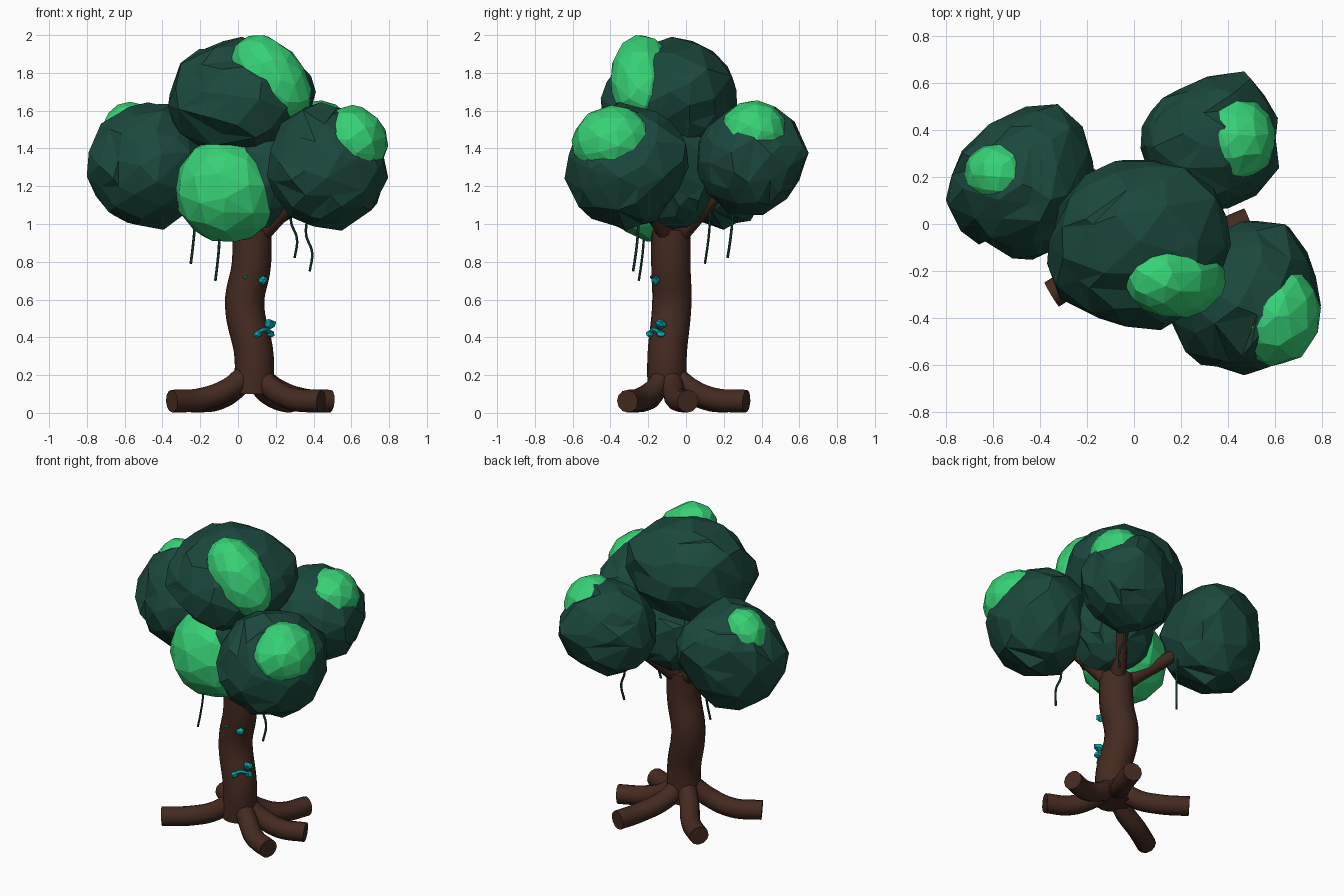
import bpy, bmesh, math, random
from mathutils import Vector, Matrix, noise

if "Cube" in bpy.data.objects:
    bpy.data.objects.remove(bpy.data.objects["Cube"])

random.seed(4)


def material(name, rgb):
    m = bpy.data.materials.new(name)
    m.diffuse_color = (*rgb, 1)
    m.use_nodes = True
    m.node_tree.nodes["Principled BSDF"].inputs["Base Color"].default_value = m.diffuse_color
    return m


BARK = material("brown bark", (0.058, 0.023, 0.014))
DARK = material("dark green leaves", (0.011, 0.065, 0.047))
BRIGHT = material("bright green leaves", (0.038, 0.64, 0.18))
TEAL = material("teal fungus", (0.003, 0.40, 0.42))


def tube(name, points, radius, mat, sides=4, taper=1.0):
    """Smooth round tube through a few points, with closed ends."""
    cu = bpy.data.curves.new(name, 'CURVE')
    cu.dimensions = '3D'
    cu.bevel_depth = radius
    cu.bevel_resolution = sides
    cu.resolution_u = 8
    cu.use_fill_caps = True
    sp = cu.splines.new('BEZIER')
    sp.bezier_points.add(len(points) - 1)
    for i, (bp, p) in enumerate(zip(sp.bezier_points, points)):
        bp.co = p
        bp.handle_left_type = bp.handle_right_type = 'AUTO'
        bp.radius = 1 + (taper - 1) * i / (len(points) - 1)
    ob = bpy.data.objects.new(name, cu)
    bpy.context.collection.objects.link(ob)
    cu.materials.append(mat)
    bpy.ops.object.select_all(action='DESELECT')
    ob.select_set(True)
    bpy.context.view_layer.objects.active = ob
    bpy.ops.object.convert(target='MESH')
    bpy.ops.object.shade_smooth_by_angle(angle=math.radians(40))
    return ob


def clump(name, centre, radii, mat, bumps=(), rough=0.09, tilt=0.0, keep=0.5):
    """Faceted leaf mass: an ellipsoid pushed out (or in) towards each bump (x, y, z, amount)."""
    bm = bmesh.new()
    bmesh.ops.create_icosphere(bm, subdivisions=4, radius=1)
    seed = Vector(radii) * 29
    for v in bm.verts:
        d = v.co.normalized()
        world = Vector([d[i] * radii[i] for i in range(3)]).normalized()
        s = 1 + rough * (0.8 * noise.noise(d * 2.3 + seed) + 0.7 * noise.noise(d * 5 + seed))
        for x, y, z, amount in bumps:
            s += amount * math.exp(9 * (world.dot(Vector((x, y, z)).normalized()) - 1))
        v.co = Vector([d[i] * radii[i] * s for i in range(3)])
    bm.transform(Matrix.Translation(centre) @ Matrix.Rotation(tilt, 4, 'Y'))
    me = bpy.data.meshes.new(name)
    bm.to_mesh(me)
    bm.free()
    me.materials.append(mat)
    ob = bpy.data.objects.new(name, me)
    bpy.context.collection.objects.link(ob)
    dec = ob.modifiers.new("facets", 'DECIMATE')
    dec.ratio = keep * 0.25
    return ob


# Trunk
tube("trunk", [(0.08, -0.10, 0.10), (0.085, -0.10, 0.30), (0.035, -0.075, 0.58),
               (0.07, -0.08, 0.78), (0.075, -0.08, 0.97)], 0.104, BARK, 6)

# Roots spreading from the trunk base
for i, (x, y) in enumerate([(0.44, -0.31), (0.49, 0.01), (0.28, 0.32), (-0.35, -0.30), (-0.25, 0.22)]):
    bx, by = 0.075, -0.10
    path = [(bx + (x - bx) * t, by + (y - by) * t, z)
            for t, z in ((0.08, 0.20), (0.30, 0.125), (0.62, 0.072), (1, 0.062))]
    # slight sideways sweep at the middle
    mx, my, mz = path[2]
    path[2] = (mx + 0.04 * (y - by), my - 0.04 * (x - bx), mz)
    tube(f"root_{i + 1}", path, 0.06, BARK, 4)

# Branches reaching into the leaf masses
for i, (x, y, z) in enumerate([(-0.34, 0.12, 1.25), (0.42, -0.28, 1.25), (0.28, 0.25, 1.25), (0.02, -0.06, 1.5)]):
    mid = (0.075 + (x - 0.075) * 0.5, -0.075 + (y + 0.075) * 0.5, 0.93 + (z - 0.93) * 0.45)
    tube(f"branch_{i + 1}", [(0.075, -0.075, 0.90), mid, (x, y, z)], 0.052, BARK, 3, 0.6)

# Dark leaf masses
clump("left_leaves", (-0.47, 0.175, 1.315), (0.305, 0.30, 0.33), DARK,
      [(0.20, 0.34, 0.14, 0.26), (-0.32, -0.12, 0, 0.08), (0.08, -0.3, -0.02, 0.08),
       (-0.2, 0.3, 0.0, -0.10), (-0.1, 0.02, 0.3, -0.03)])
clump("right_leaves", (0.475, -0.325, 1.31), (0.305, 0.305, 0.33), DARK,
      [(0.16, 0.33, 0.08, 0.22), (0.3, 0.0, -0.1, 0.05), (-0.28, -0.18, -0.05, 0.08),
       (0.16, -0.05, 0.2, -0.07)])
clump("back_leaves", (0.33, 0.34, 1.345), (0.285, 0.27, 0.295), DARK,
      [(0.14, 0.31, 0.05, 0.22), (-0.3, 0.0, 0, 0.06), (0.1, 0.02, 0.25, -0.03),
       (-0.1, -0.25, -0.12, 0.12), (0.28, -0.2, 0, 0.06)])
clump("top_leaves", (0.015, -0.065, 1.66), (0.36, 0.335, 0.305), DARK,
      [(-0.38, -0.20, -0.06, 0.15), (-0.05, -0.42, -0.10, 0.10), (0.18, -0.40, -0.08, 0.15),
       (0.28, 0.22, 0.15, 0.12), (0.38, -0.10, 0.15, 0.09), (-0.18, 0.2, 0.22, 0.05),
       (0.04, 0.03, 0.3, 0.06), (-0.02, -0.1, -0.3, 0.05)])
clump("middle_leaves", (0.13, -0.07, 1.255), (0.26, 0.26, 0.285), DARK)

# Bright leaf masses showing through the dark ones
clump("left_highlight", (-0.57, 0.21, 1.48), (0.15, 0.14, 0.165), BRIGHT, (), 0.02, 0, 0.4)
clump("right_highlight", (0.60, -0.385, 1.43), (0.192, 0.215, 0.195), BRIGHT, (), 0.02, 0, 0.4)
clump("back_highlight", (0.43, 0.36, 1.475), (0.172, 0.178, 0.178), BRIGHT, (), 0.02, 0, 0.4)
clump("top_highlight", (0.175, -0.235, 1.77), (0.175, 0.165, 0.26), BRIGHT, (), 0.02, math.radians(-38), 0.4)
clump("front_leaves", (-0.055, -0.165, 1.18), (0.275, 0.245, 0.275), BRIGHT,
      [(-0.12, 0, 0.25, 0.03), (0.2, 0, 0.2, -0.04)], 0.03, 0, 0.4)

# Hanging vines
for i, (x, y, z) in enumerate([(-0.25, 0.10, 0.79), (-0.12, -0.25, 0.70), (0.30, 0.22, 0.82), (0.38, -0.28, 0.75)]):
    s = 1 if x < 0 else -1
    tube(f"vine_{i + 1}", [(x + 0.01, y + 0.03, z + 0.36), (x + 0.02 * s, y + 0.025, z + 0.2),
                           (x + 0.012, y + 0.015, z + 0.1), (x, y, z)], 0.007, DARK, 1)


def fungus(name, loc, size):
    """Small knobbly cap half sunk in the bark."""
    bm = bmesh.new()
    bmesh.ops.create_icosphere(bm, subdivisions=1, radius=size)
    for v in bm.verts:
        v.co += Vector([random.uniform(-0.15, 0.15) * size for _ in range(3)])
    bm.transform(Matrix.Translation(loc) @ Matrix.Diagonal((1, 1, 0.85, 1)))
    me = bpy.data.meshes.new(name)
    bm.to_mesh(me)
    bm.free()
    me.materials.append(TEAL)
    bpy.context.collection.objects.link(bpy.data.objects.new(name, me))


# Fungus on the trunk
for i, (x, y, z, s) in enumerate([(0.105, -0.190, 0.418, 0.025), (0.172, -0.132, 0.418, 0.025),
                                  (0.168, -0.132, 0.472, 0.033), (0.13, -0.160, 0.70, 0.027),
                                  (0.04, -0.182, 0.72, 0.012)]):
    fungus(f"fungus_{i + 1}", (x, y, z), s)
tube("fungus_ridge", [(0.10, -0.190, 0.42), (0.142, -0.172, 0.44), (0.178, -0.132, 0.42)], 0.012, TEAL, 1)
